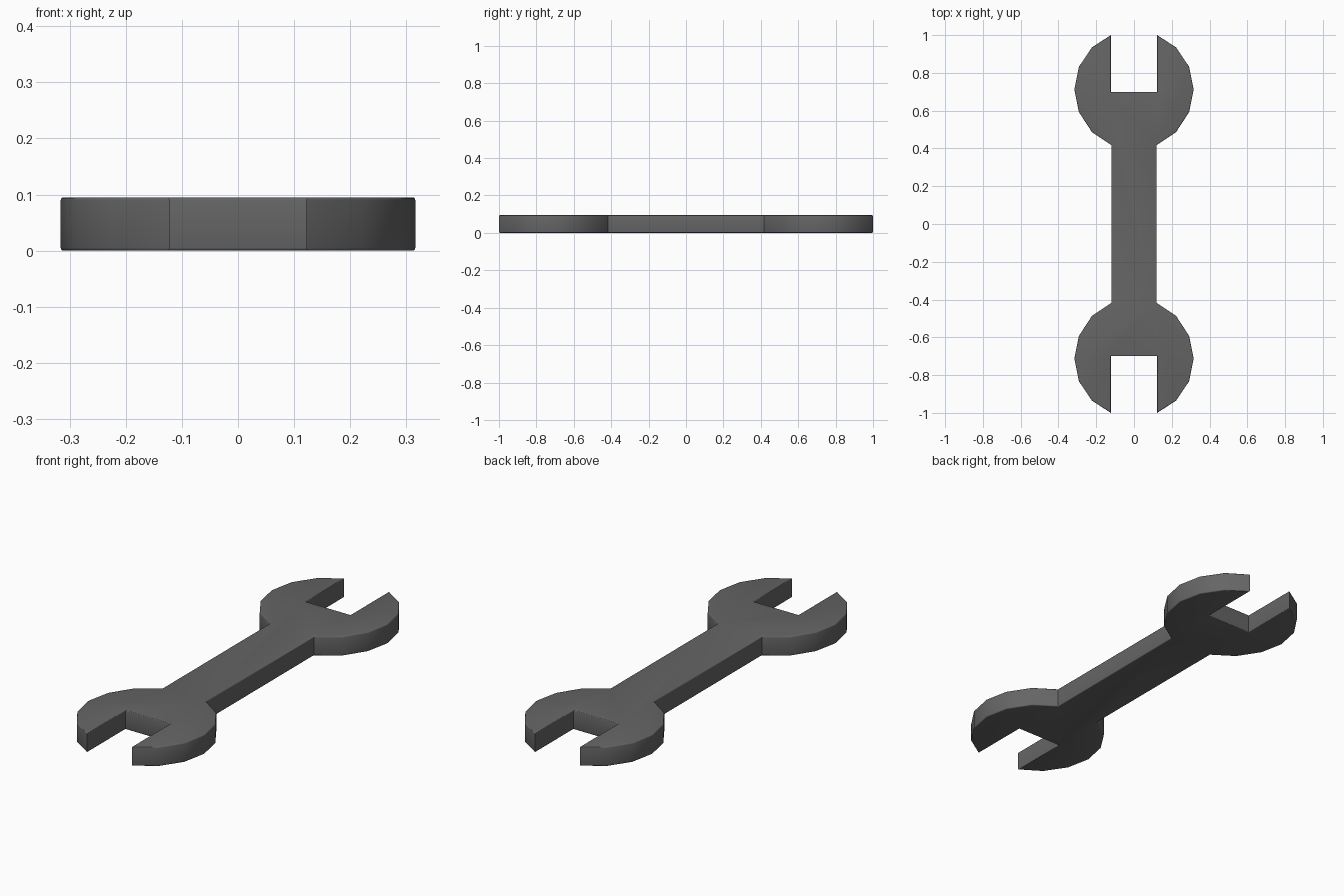
import bpy, bmesh, math

if "Cube" in bpy.data.objects:
    bpy.data.objects.remove(bpy.data.objects["Cube"])

THICK = 0.095

# One quarter of the outline: shaft corner, round jaw, tip, slot floor
quarter = [(0.12, 0.418), (0.223, 0.487), (0.292, 0.593), (0.316, 0.712),
           (0.292, 0.832), (0.223, 0.935), (0.122, 1.0), (0.122, 0.70)]

# Mirror the quarter to get the full outline
upper = quarter + [(-x, y) for x, y in reversed(quarter)]
outline = upper + [(-x, -y) for x, y in upper]

# Extrude the outline into a slab
bm = bmesh.new()
face = bm.faces.new([bm.verts.new((x, y, 0)) for x, y in outline])
result = bmesh.ops.extrude_face_region(bm, geom=[face], use_keep_orig=True)
for item in result["geom"]:
    if isinstance(item, bmesh.types.BMVert):
        item.co.z = THICK
bmesh.ops.recalc_face_normals(bm, faces=bm.faces)

# Slightly soften the top and bottom rims
rims = [e for e in bm.edges if abs(e.verts[0].co.z - e.verts[1].co.z) < 1e-6]
bmesh.ops.bevel(bm, geom=rims, offset=0.005, offset_type='OFFSET', segments=3,
                profile=0.5, affect='EDGES')
bmesh.ops.recalc_face_normals(bm, faces=bm.faces)

mesh = bpy.data.meshes.new("wrench")
bm.to_mesh(mesh)
bm.free()
wrench = bpy.data.objects.new("wrench", mesh)
bpy.context.collection.objects.link(wrench)

# Dark steel colour
steel = bpy.data.materials.new("dark_steel")
steel.diffuse_color = (0.13, 0.13, 0.13, 1)
steel.use_nodes = True
steel.node_tree.nodes["Principled BSDF"].inputs["Base Color"].default_value = steel.diffuse_color
mesh.materials.append(steel)

# Smooth jaws with crisp corners
bpy.context.view_layer.objects.active = wrench
wrench.select_set(True)
bpy.ops.object.shade_smooth_by_angle(angle=math.radians(40))
